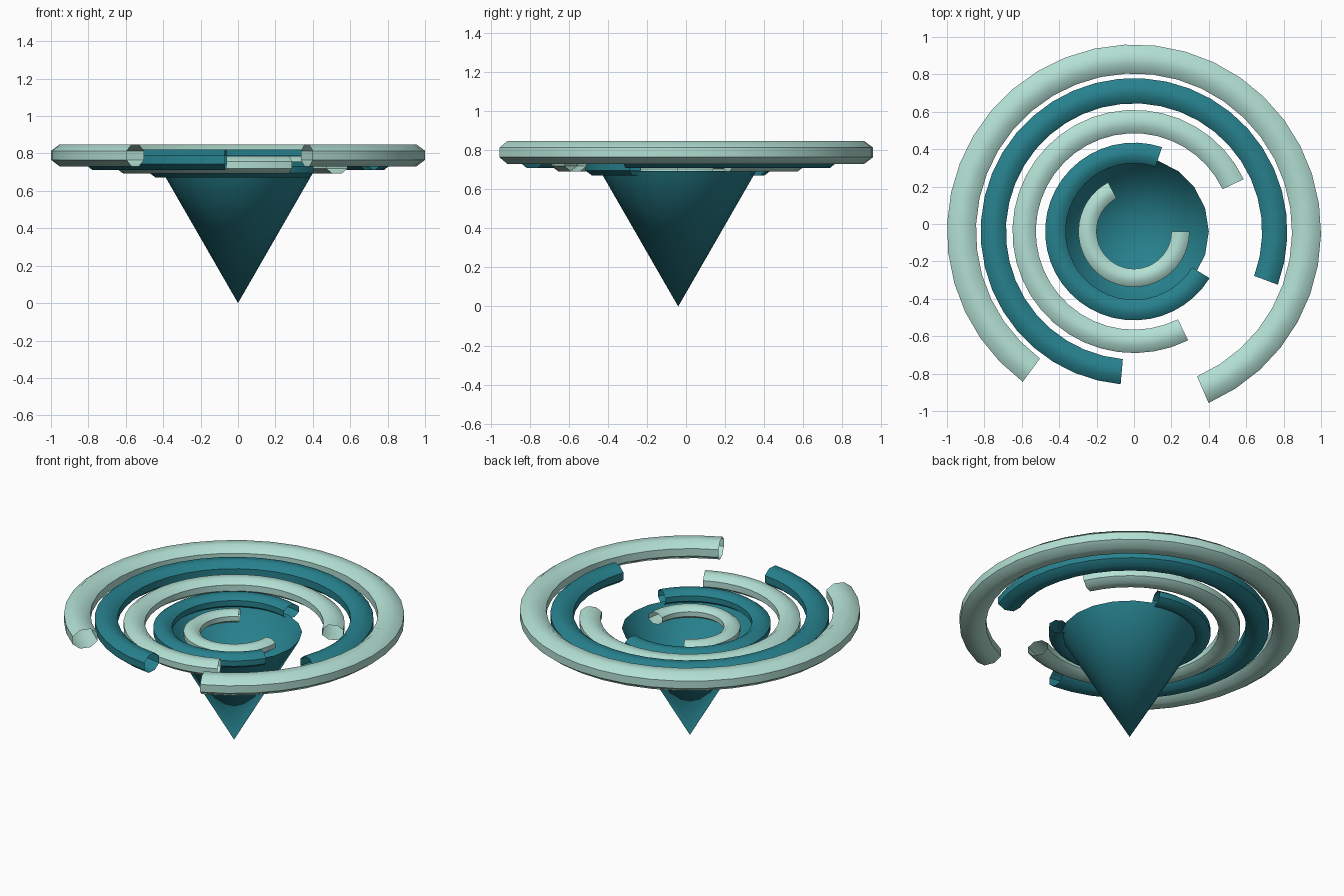
import bpy, bmesh, math

if "Cube" in bpy.data.objects:
    bpy.data.objects.remove(bpy.data.objects["Cube"])

CY = -0.04  # shared axis of cone and rings


def material(name, col):
    m = bpy.data.materials.new(name)
    m.diffuse_color = (*col, 1)
    m.use_nodes = True
    m.node_tree.nodes["Principled BSDF"].inputs["Base Color"].default_value = m.diffuse_color
    return m


mint = material("mint", (0.45, 0.74, 0.65))
teal = material("teal", (0.02, 0.22, 0.27))


def finish(name, bm, mat):
    me = bpy.data.meshes.new(name)
    bm.to_mesh(me)
    bm.free()
    me.materials.append(mat)
    ob = bpy.data.objects.new(name, me)
    ob.location.y = CY
    bpy.context.collection.objects.link(ob)
    bpy.ops.object.select_all(action='DESELECT')
    ob.select_set(True)
    bpy.context.view_layer.objects.active = ob
    bpy.ops.object.shade_smooth_by_angle(angle=math.radians(50))


def arc_tube(name, r_in, r_out, z, half_h, start, end, mat, segs=32, sides=8):
    """Open-ended octagonal tube swept along a horizontal arc."""
    bm = bmesh.new()
    k = 1 / math.cos(math.pi / sides)
    rc, half_w = (r_in + r_out) / 2, (r_out - r_in) / 2
    loops = []
    for i in range(segs + 1):
        a = math.radians(start + (end - start) * i / segs)
        loop = []
        for j in range(sides):
            t = 2 * math.pi * (j + 0.5) / sides
            r = rc + half_w * k * math.cos(t)
            loop.append(bm.verts.new((r * math.cos(a), r * math.sin(a),
                                      z + half_h * k * math.sin(t))))
        loops.append(loop)
    for p, q in zip(loops, loops[1:]):
        for j in range(sides):
            n = (j + 1) % sides
            bm.faces.new((p[j], p[n], q[n], q[j]))
    bmesh.ops.recalc_face_normals(bm, faces=bm.faces)
    finish(name, bm, mat)


# Open funnel cone
bm = bmesh.new()
tip = bm.verts.new((0, 0, 0))
N = 20
rim = [bm.verts.new((0.4 * math.cos(2 * math.pi * i / N),
                     0.4 * math.sin(2 * math.pi * i / N), 0.695)) for i in range(N)]
for i in range(N):
    bm.faces.new((tip, rim[(i + 1) % N], rim[i]))
finish("funnel_cone", bm, teal)

# Broken swirl rings, outermost to innermost:
# inner radius, outer radius, height, half thickness, start angle, end angle
rings = [
    (0.845, 1.000, 0.790, 0.059, -66.5, 233.5),
    (0.685, 0.820, 0.766, 0.055, -20.3, 265.0),
    (0.525, 0.650, 0.739, 0.047, 25.5, 296.5),
    (0.365, 0.475, 0.714, 0.042, 71.6, 328.3),
    (0.200, 0.297, 0.690, 0.037, 117.8, 360.0),
]
for i, r in enumerate(rings):
    arc_tube(f"swirl_ring_{i + 1}", *r, mint if i % 2 == 0 else teal)
